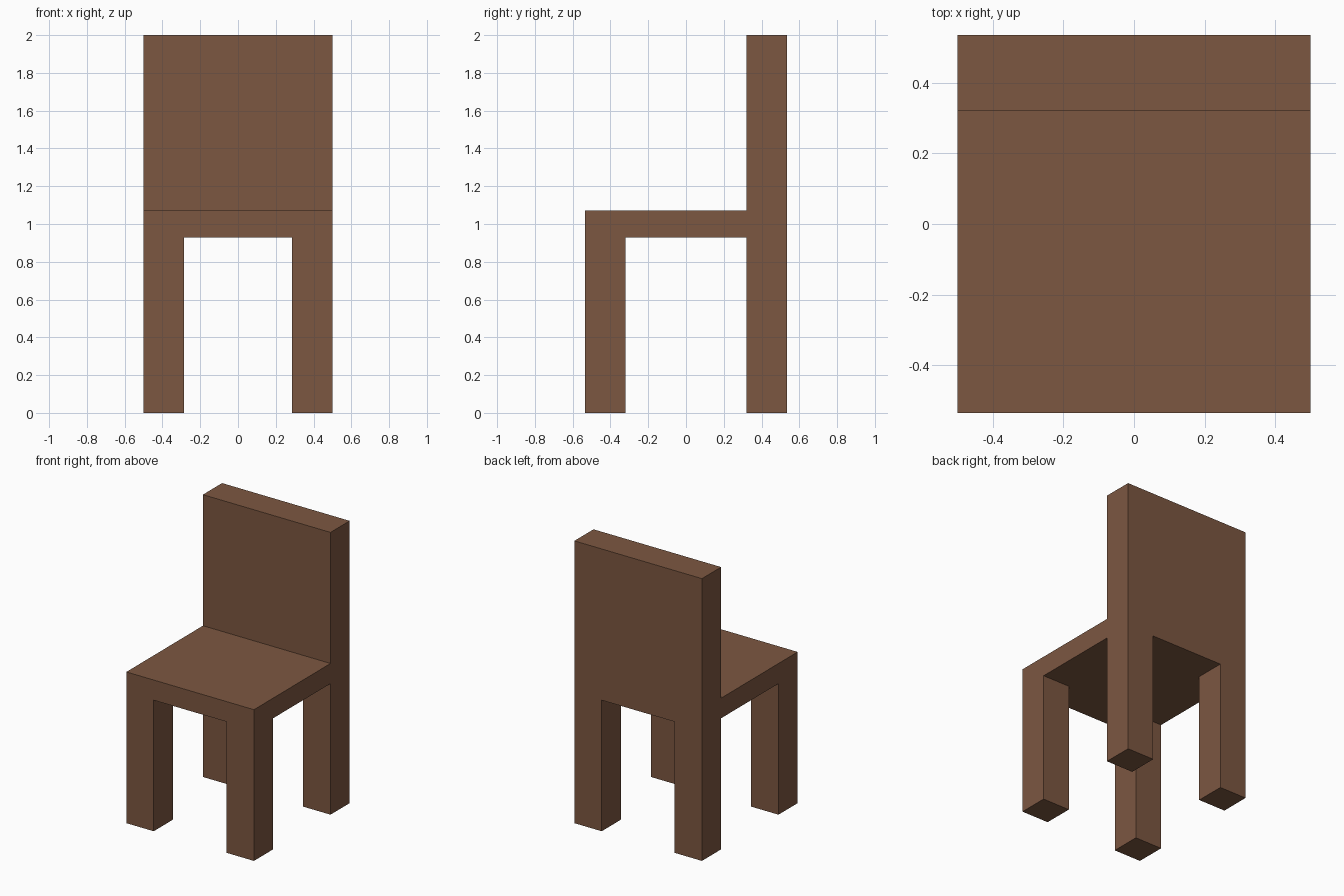
import bpy, bmesh, math

if "Cube" in bpy.data.objects:
    bpy.data.objects.remove(bpy.data.objects["Cube"])

U = 1 / 14                       # design unit: chair is 14 x 15 x 28 units
xs = [-7 * U, -4 * U, 4 * U, 7 * U]
ys = [-7.5 * U, -4.5 * U, 4.5 * U, 7.5 * U]

wood = bpy.data.materials.new("brown wood")
wood.diffuse_color = (0.202, 0.095, 0.053, 1)
wood.use_nodes = True
wood.node_tree.nodes["Principled BSDF"].inputs["Base Color"].default_value = wood.diffuse_color

bm = bmesh.new()


def extrude(faces, dz):
    """Extrude faces vertically by dz."""
    res = bmesh.ops.extrude_face_region(bm, geom=faces)
    verts = [g for g in res["geom"] if isinstance(g, bmesh.types.BMVert)]
    bmesh.ops.translate(bm, verts=verts, vec=(0, 0, dz))


def faces_at(z, test):
    """Flat faces at height z whose centre passes the test."""
    found = []
    for f in bm.faces:
        c = f.calc_center_median()
        if all(abs(v.co.z - z) < 1e-4 for v in f.verts) and test(c):
            found.append(f)
    return found


# Seat: 3 x 3 plan grid thickened into a slab
grid = [[bm.verts.new((x, y, 13 * U)) for x in xs] for y in ys]
for j in range(3):
    for i in range(3):
        bm.faces.new((grid[j][i], grid[j][i + 1], grid[j + 1][i + 1], grid[j + 1][i]))
extrude(bm.faces[:], 2 * U)
bmesh.ops.recalc_face_normals(bm, faces=bm.faces[:])

# Legs: the four corner cells pulled down to the floor
extrude(faces_at(13 * U, lambda c: abs(c.x) > 4 * U and abs(c.y) > 4.5 * U), -13 * U)

# Backrest: the rear row of cells pulled up
extrude(faces_at(15 * U, lambda c: c.y > 4.5 * U), 13 * U)

# Merge coplanar faces into clean flat sides
bmesh.ops.recalc_face_normals(bm, faces=bm.faces[:])
bmesh.ops.dissolve_limit(bm, angle_limit=math.radians(1),
                         verts=bm.verts[:], edges=bm.edges[:])

mesh = bpy.data.meshes.new("chair_frame")
bm.to_mesh(mesh)
bm.free()
mesh.materials.append(wood)
chair = bpy.data.objects.new("chair_frame", mesh)
bpy.context.collection.objects.link(chair)
